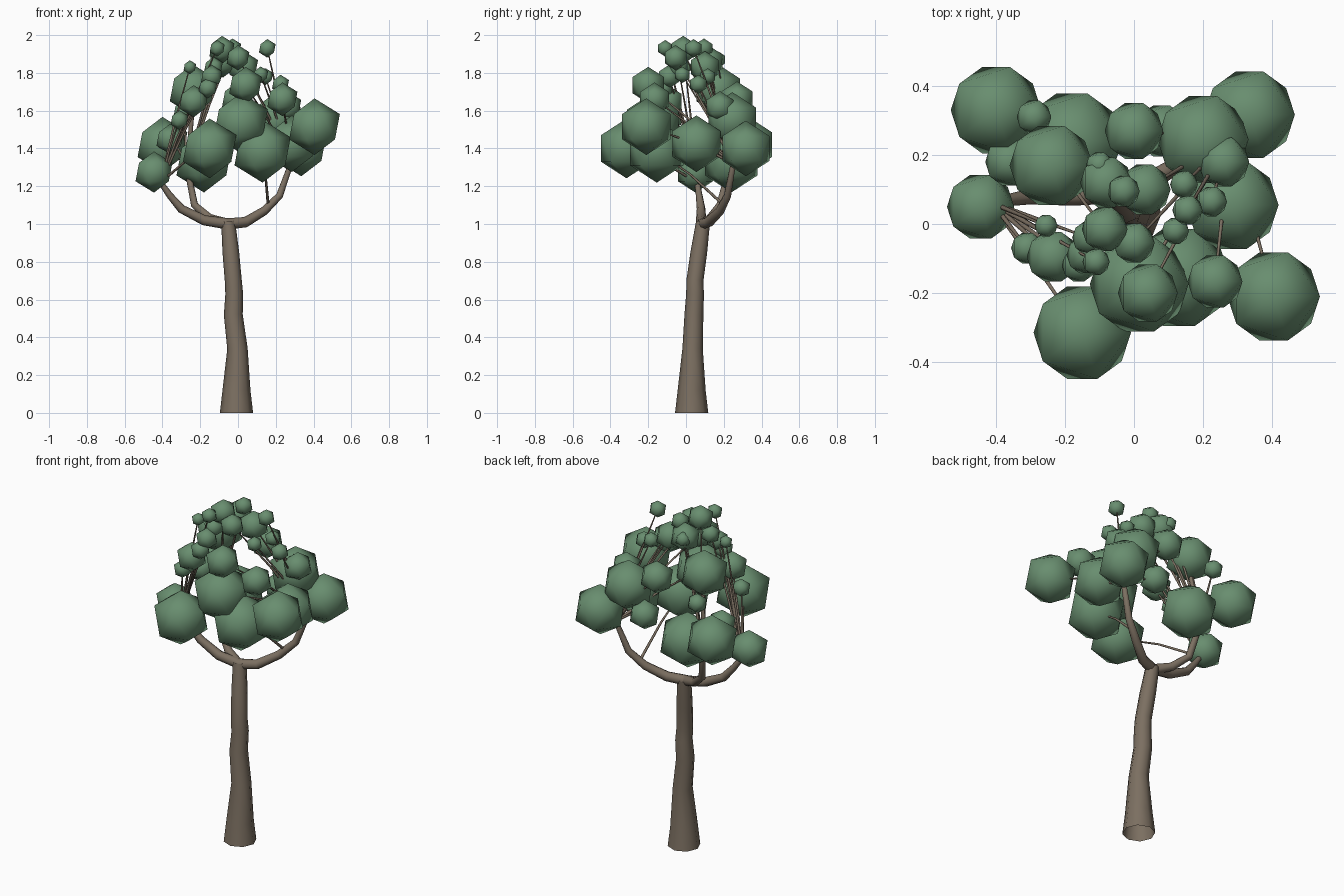
import bpy, bmesh
from mathutils import Vector, Matrix


def material(name, color):
    m = bpy.data.materials.new(name)
    m.diffuse_color = (*color, 1)
    return m


bark = material("bark", (0.20, 0.16, 0.12))
leaf = material("leaf", (0.14, 0.27, 0.16))


def tube(name, paths):
    """Eight-sided tapering limbs; each path is a list of (x, y, z, radius)."""
    cu = bpy.data.curves.new(name, 'CURVE')
    cu.dimensions = '3D'
    cu.bevel_depth = 1
    cu.bevel_resolution = 2
    for path in paths:
        s = cu.splines.new('POLY')
        s.points.add(len(path) - 1)
        for p, (x, y, z, r) in zip(s.points, path):
            p.co = (x, y, z, 1)
            p.radius = r
    cu.materials.append(bark)
    ob = bpy.data.objects.new(name, cu)
    bpy.context.collection.objects.link(ob)
    bpy.ops.object.select_all(action='DESELECT')
    bpy.context.view_layer.objects.active = ob
    ob.select_set(True)
    bpy.ops.object.convert(target='MESH')
    bpy.ops.object.shade_smooth()


# Trunk
tube("trunk", [[(-.008, .03, 0, .088), (-.008, .03, .12, .074), (-.003, .035, .34, .054),
                (-.025, .042, .52, .050), (-.020, .048, .63, .047), (-.025, .047, .70, .045),
                (-.038, .068, .85, .044), (-.052, .09, 1.01, .037)]])

# Main branches
right_tip, back_tip, left_tip = (.28, .25, 1.32), (-.27, .23, 1.30), (-.41, .06, 1.22)
tube("branches", [
    [(-.06, .085, 1.0, .03), (.04, .12, 1.01, .028), (.14, .18, 1.07, .024),
     (.22, .22, 1.15, .02), (*right_tip, .015), (.22, .22, 1.5, .01)],
    [(-.05, .09, 1.0, .03), (-.18, .08, 1.02, .027), (-.30, .08, 1.08, .023),
     (-.36, .07, 1.15, .018), (*left_tip, .014)],
    [(-.06, .085, 1.0, .03), (-.15, .13, 1.03, .024), (-.23, .18, 1.1, .02),
     (*back_tip, .016), (-.24, .18, 1.6, .01)]])

# Foliage clumps: x, y, z, radius, supporting branch (right, back, left, inner)
clumps = [
    (-.40, .33, 1.42, .147, 'B'), (.335, .317, 1.40, .147, 'R'), (.20, .245, 1.55, .148, 'R'),
    (.405, -.21, 1.515, .150, 'R'), (-.15, -.315, 1.40, .158, 'L'), (-.445, .05, 1.275, .109, 'L'),
    (.015, -.175, 1.535, .160, 'R'), (.04, -.20, 1.735, .097, 'R'), (.285, .055, 1.425, .150, 'R'),
    (.13, -.155, 1.385, .166, 'I'), (.235, -.167, 1.66, .089, 'R'), (0, .27, 1.66, .095, 'R'),
    (.08, .27, 1.42, .087, 'R'), (-.24, .17, 1.71, .135, 'B'), (-.29, .31, 1.60, .056, 'B'),
    (-.18, .24, 1.33, .163, 'B'), (-.08, .12, 1.86, .085, 'B'), (-.085, -.015, 1.922, .074, 'B'),
    (-.03, .095, 1.93, .052, 'B'), (0, -.055, 1.88, .067, 'R'), (-.11, -.11, 1.93, .044, 'L'),
    (-.255, -.005, 1.83, .037, 'L'), (-.235, -.095, 1.65, .085, 'L'), (-.31, -.07, 1.55, .052, 'L'),
    (.145, .115, 1.78, .045, 'R'), (.155, .04, 1.93, .049, 'R'), (.12, -.02, 1.79, .044, 'R'),
    (.225, .065, 1.74, .05, 'R'), (-.1, .17, 1.87, .044, 'B'), (.26, .18, 1.62, .083, 'R'),
    (-.14, -.09, 1.78, .062, 'L'), (-.36, .18, 1.45, .08, 'B'), (.03, .10, 1.83, .085, 'R'),
    (-.13, -.04, 1.83, .055, 'L'), (-.16, -.12, 1.72, .055, 'L')]

bm = bmesh.new()
for x, y, z, r, _ in clumps:
    bmesh.ops.create_icosphere(bm, subdivisions=1, radius=r,
                               matrix=Matrix.Translation((x, y, z)))
for f in bm.faces:
    f.smooth = True
me = bpy.data.meshes.new("foliage")
bm.to_mesh(me)
bm.free()
me.materials.append(leaf)
bpy.context.collection.objects.link(bpy.data.objects.new("foliage", me))

# Twigs reaching from the branches into each clump
tips = {'R': right_tip, 'B': back_tip, 'L': left_tip, 'I': (.16, .20, 1.10)}
twigs = []
for x, y, z, r, k in clumps:
    a, b = Vector(tips[k]), Vector((x, y, z))
    mid = a.lerp(b, .5) + Vector((0, 0, .02))
    twigs.append([(*a, .008), (*mid, .006), (*b, .003)])
tube("twigs", twigs)
